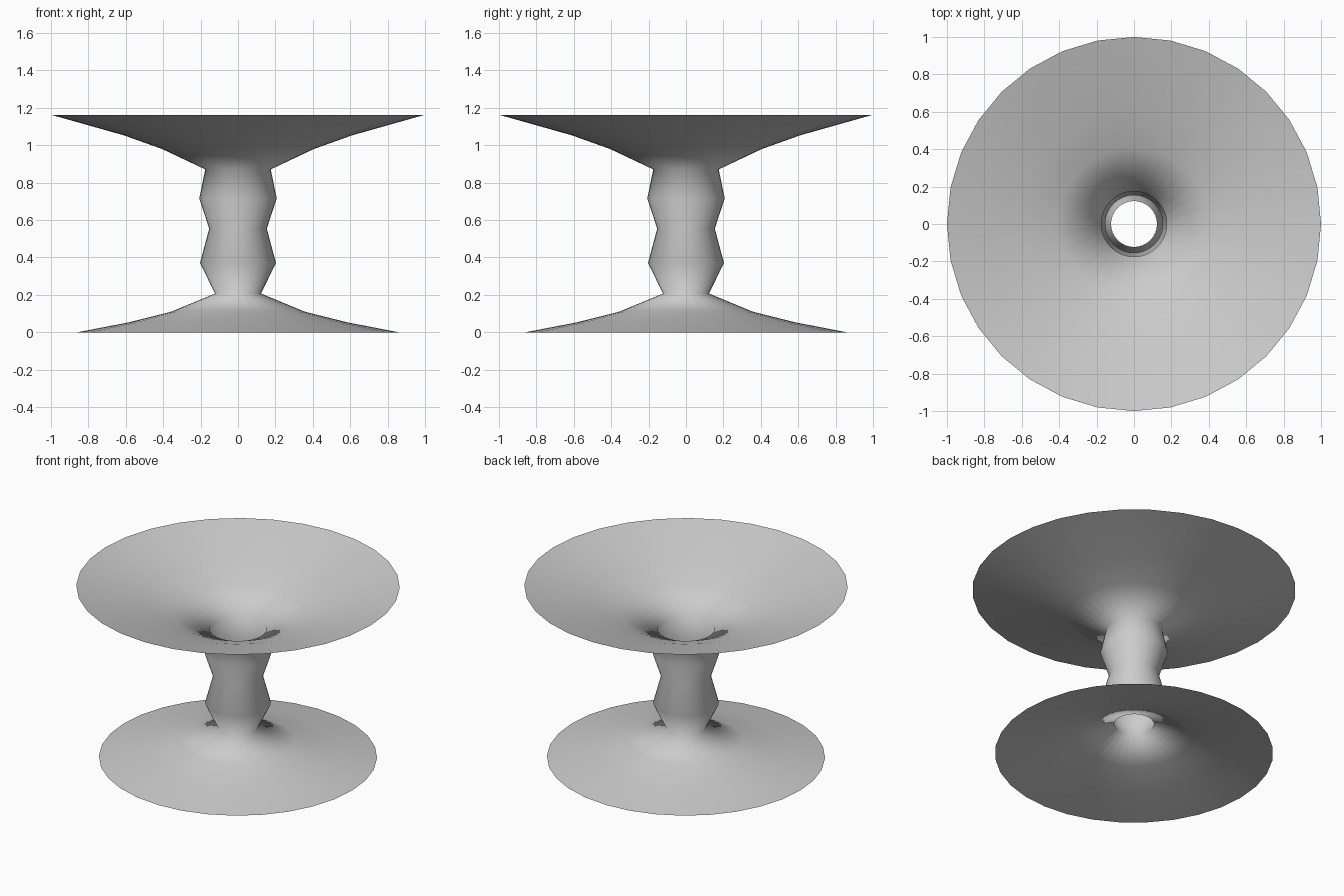
import bpy
import bmesh
from math import cos, sin, tau

if "Cube" in bpy.data.objects:
    bpy.data.objects.remove(bpy.data.objects["Cube"])

SIDES = 32

# Outline (radius, height): flared foot, rippled stem, wide open dish
PROFILE = [
    (0.86, 0.0), (0.585, 0.053), (0.355, 0.111), (0.123, 0.207),
    (0.203, 0.371), (0.154, 0.554), (0.207, 0.716), (0.175, 0.871),
    (0.406, 0.98), (0.61, 1.053), (1.0, 1.163),
]


def lathe(name, profile, sides):
    """Spin an open profile around z into a single-walled shell."""
    bm = bmesh.new()
    rings = [[bm.verts.new((r * cos(tau * i / sides), r * sin(tau * i / sides), z))
              for i in range(sides)] for r, z in profile]
    for low, high in zip(rings, rings[1:]):
        for i in range(sides):
            j = (i + 1) % sides
            face = bm.faces.new((low[i], low[j], high[j], high[i]))
            face.smooth = True
    mesh = bpy.data.meshes.new(name)
    bm.to_mesh(mesh)
    bm.free()
    obj = bpy.data.objects.new(name, mesh)
    bpy.context.collection.objects.link(obj)
    return obj


# One continuous hollow stand, open at both ends
lathe("pedestal_stand", PROFILE, SIDES)
